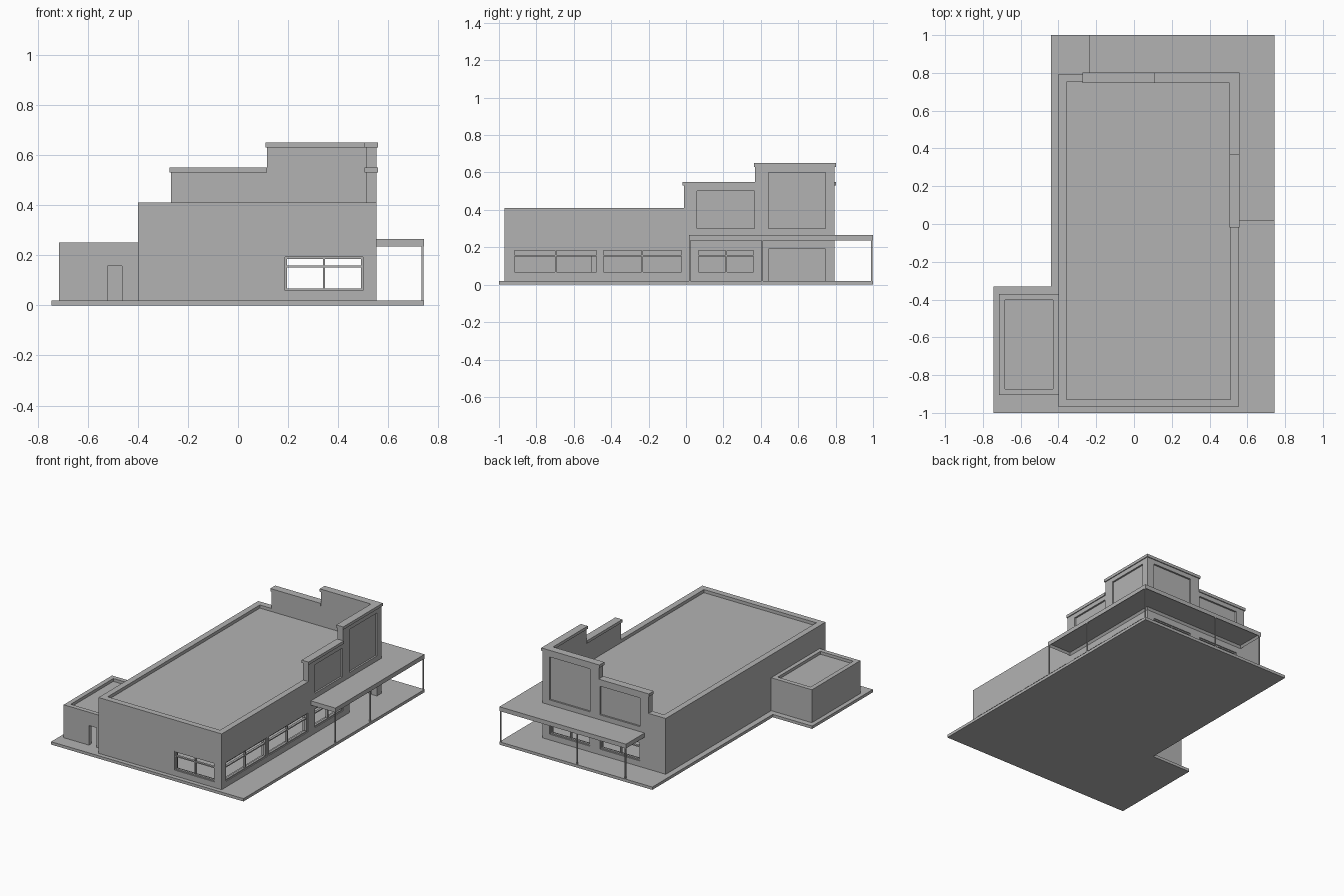
import bpy, bmesh
from mathutils import Vector

if "Cube" in bpy.data.objects:
    bpy.data.objects.remove(bpy.data.objects["Cube"], do_unlink=True)

GREY = (0.45, 0.45, 0.45, 1)
mat = bpy.data.materials.new("plain grey")
mat.use_nodes = True
mat.diffuse_color = GREY
mat.node_tree.nodes["Principled BSDF"].inputs["Base Color"].default_value = GREY


def finish(name, bm):
    bmesh.ops.recalc_face_normals(bm, faces=bm.faces)
    me = bpy.data.meshes.new(name)
    bm.to_mesh(me)
    bm.free()
    me.materials.append(mat)
    ob = bpy.data.objects.new(name, me)
    bpy.context.collection.objects.link(ob)
    return ob


def add_box(bm, x, y, z):
    """Axis-aligned box from (low, high) ranges."""
    verts = bmesh.ops.create_cube(bm, size=1)["verts"]
    for v in verts:
        v.co = Vector(r[0] + (c + 0.5) * (r[1] - r[0]) for r, c in zip((x, y, z), v.co))


def boxes(name, *ranges):
    bm = bmesh.new()
    for r in ranges:
        add_box(bm, *r)
    return finish(name, bm)


def extruded(name, points, direction, lip=None):
    """Outline extruded along a direction; lip hollows out the starting face."""
    bm = bmesh.new()
    face = bm.faces.new([bm.verts.new(p) for p in points])
    new = bmesh.ops.extrude_face_region(bm, geom=[face], use_keep_orig=True)["geom"]
    bmesh.ops.translate(bm, vec=direction, verts=[g for g in new if isinstance(g, bmesh.types.BMVert)])
    bmesh.ops.recalc_face_normals(bm, faces=bm.faces)
    if lip:
        bmesh.ops.inset_region(bm, faces=[face], thickness=lip, depth=0)
        bmesh.ops.translate(bm, vec=Vector(direction) * 0.5, verts=face.verts)
    return finish(name, bm)


def cut(ob, holes):
    cutter = boxes("cutter", *holes)
    mod = ob.modifiers.new("openings", "BOOLEAN")
    mod.object, mod.operation, mod.solver = cutter, "DIFFERENCE", "EXACT"
    bpy.context.view_layer.objects.active = ob
    bpy.ops.object.modifier_apply(modifier=mod.name)
    bpy.data.objects.remove(cutter, do_unlink=True)


# Building limits
L, R, F, B = -0.4, 0.553, -0.97, 0.795
T = 0.042
FLOOR, TOP, LOW, TALL = 0.02, 0.41, 0.53, 0.63
WIN = (0.06, 0.192)
DOOR_Z = (FLOOR, 0.157)
INNER_R, INNER_B = R - T, B - T
RECESS = 0.012


def window(name, axis, span, wall):
    """Thin frame with one upright and one crossbar; axis 0 runs along x, 1 along y."""
    a, b = span
    mid, w = (a + b) / 2, 0.008
    bars = [((a, b), (z, z + w)) for z in (WIN[0], 0.151, WIN[1] - w)]
    bars += [((s, s + w), WIN) for s in (a, mid - w / 2, b - w)]
    depth = (wall - 0.008, wall + 0.008)
    boxes(name, *[(u, depth, z) if axis == 0 else (depth, u, z) for u, z in bars])


# Ground slab
extruded("ground_slab", [(-0.745, -1, 0), (0.743, -1, 0), (0.743, 1, 0), (-0.44, 1, 0),
                         (-0.44, -0.33, 0), (-0.745, -0.33, 0)], (0, 0, FLOOR))

# Stepped right-hand wall with windows, doorway and recessed panels
side = [(F, FLOOR), (B, FLOOR), (B, TALL), (0.37, TALL), (0.37, LOW), (-0.012, LOW), (-0.012, TOP), (F, TOP)]
wall = extruded("side_wall", [(INNER_R, y, z) for y, z in side], (T, 0, 0))
side_windows = [(-0.925, -0.47), (-0.45, -0.016), (0.06, 0.37)]
through, shallow = (INNER_R - 0.1, R + 0.1), (R - RECESS, R + 0.1)
cut(wall, [(through, s, WIN) for s in side_windows]
    + [(through, (0.44, 0.745), (FLOOR - 0.1, WIN[1])),
       (shallow, (0.06, 0.365), (0.3, 0.5)), (shallow, (0.44, 0.745), (0.3, 0.6))])
for i, s in enumerate(side_windows):
    window(f"side_window_{i + 1}", 1, s, R - 0.015)

# Stepped back wall
back = [(L, FLOOR), (INNER_R, FLOOR), (INNER_R, TALL), (0.115, TALL), (0.115, LOW), (-0.267, LOW), (-0.267, TOP), (L, TOP)]
wall = extruded("back_wall", [(x, B, z) for x, z in back], (0, -T, 0))
back_windows = [(-0.2, 0.11), (0.187, 0.498)]
through, shallow = (INNER_B - 0.1, B + 0.1), (B - RECESS, B + 0.1)
cut(wall, [(s, through, WIN) for s in back_windows]
    + [(s, shallow, (0.3, z)) for s, z in zip(back_windows, (0.5, 0.6))])
for i, s in enumerate(back_windows):
    window(f"back_window_{i + 1}", 0, s, B - 0.015)

# Front wall
wall = boxes("front_wall", ((L, INNER_R), (F, F + T), (FLOOR, TOP)))
cut(wall, [((0.187, 0.498), (F - 0.1, F + 0.1), WIN)])
window("front_window", 0, (0.187, 0.498), F + 0.015)

# Plain wall with the doorway into the annex
wall = boxes("annex_side_wall", ((L, L + T), (F + T, INNER_B), (FLOOR, TOP)))
cut(wall, [((L - 0.1, L + 0.1), (-0.505, -0.448), (FLOOR - 0.1, DOOR_Z[1]))])

# Main roof deck below the parapet
boxes("main_roof", ((L + T, INNER_R), (F + T, INNER_B), (0.365, 0.388)))

# Overhanging caps on the raised walls
O = 0.006
for name, z, ya, xa, yb, xb in (("low_cap", LOW, -0.012, -0.267, 0.37, 0.115),
                                ("tall_cap", TALL, 0.37, 0.115, B, R)):
    last = name == "tall_cap"
    boxes(name + "_side", ((INNER_R - O, R + O), (ya - O, yb + (O if last else 0)), (z, z + 0.02)))
    boxes(name + "_back", ((xa - O, INNER_R - O if last else xb), (INNER_B - O, B + O), (z, z + 0.02)))

# Annex with front door, parapet and roof
AX, AF, AB, AT, AZ = -0.715, -0.905, -0.37, 0.032, 0.25
wall = boxes("annex_front_wall", ((AX, L), (AF, AF + AT), (FLOOR, AZ)))
cut(wall, [((-0.52, -0.462), (AF - 0.1, AF + 0.1), (FLOOR - 0.1, DOOR_Z[1]))])
boxes("annex_back_wall", ((AX, L), (AB - AT, AB), (FLOOR, AZ)))
boxes("annex_outer_wall", ((AX, AX + AT), (AF + AT, AB - AT), (FLOOR, AZ)))
boxes("annex_roof", ((AX + AT, L), (AF + AT, AB - AT), (0.21, 0.23)))
boxes("annex_inner_parapet", ((L - 0.028, L), (AF + AT, AB - AT), (0.23, AZ)))

# Corner canopy with a lip under its edge
Z = 0.235
extruded("canopy", [(R, 0.015, Z), (0.743, 0.015, Z), (0.743, 1, Z), (-0.236, 1, Z), (-0.236, B, Z), (R, B, Z)],
         (0, 0, 0.03), lip=0.015)

# Slim canopy posts
P = 0.004
for i, (x, y) in enumerate([(0.737, 0.021), (0.737, 0.407), (0.737, 0.993), (0.145, 0.993), (-0.228, 0.993)]):
    boxes(f"canopy_post_{i + 1}", ((x - P, x + P), (y - P, y + P), (FLOOR, Z + 0.005)))
